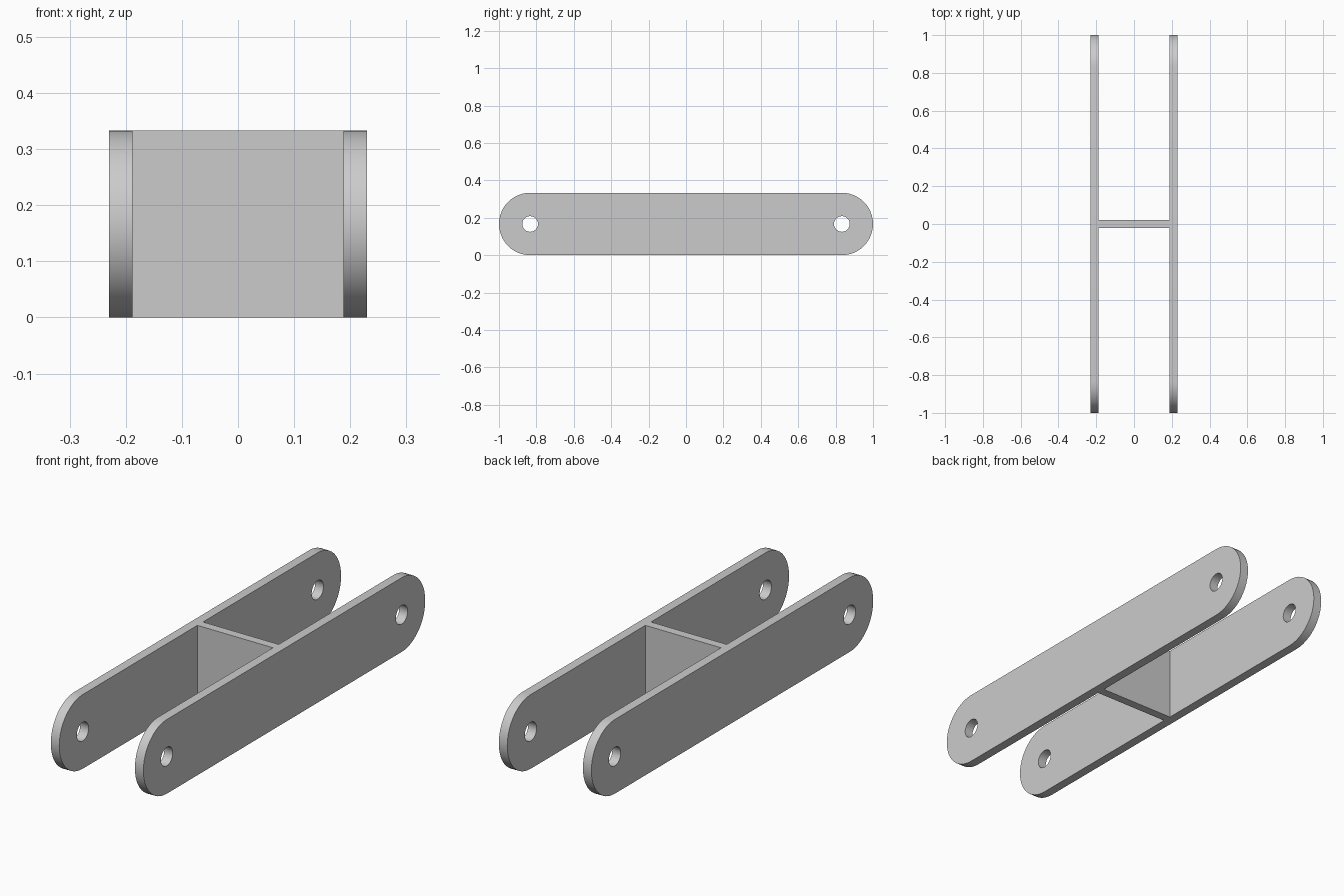
import bpy
import bmesh
from math import cos, sin, pi
from mathutils import Vector

cube = bpy.data.objects.get("Cube")
if cube:
    bpy.data.objects.remove(cube, do_unlink=True)

RADIUS = 1 / 6        # rounded plate end, half the height
PIN_Y = 1 - RADIUS    # hole centres
HOLE = 0.042
INNER, OUTER = 0.188, 0.23
WEB = 0.02            # half thickness of the web
ARC = 24

grey = bpy.data.materials.new("plain grey")
grey.use_nodes = True
colour = (0.6, 0.6, 0.6, 1)
grey.diffuse_color = colour
grey.node_tree.nodes["Principled BSDF"].inputs["Base Color"].default_value = colour


def add_object(name, bm):
    bmesh.ops.recalc_face_normals(bm, faces=bm.faces)
    mesh = bpy.data.meshes.new(name)
    bm.to_mesh(mesh)
    bm.free()
    mesh.materials.append(grey)
    obj = bpy.data.objects.new(name, mesh)
    bpy.context.collection.objects.link(obj)
    bpy.ops.object.select_all(action="DESELECT")
    obj.select_set(True)
    bpy.context.view_layer.objects.active = obj
    bpy.ops.object.shade_smooth_by_angle(angle=pi / 6)
    return obj


def arc(y, radius, start, sweep, count):
    return [(y + radius * cos(start + sweep * i / count),
             RADIUS + radius * sin(start + sweep * i / count))
            for i in range(count + 1)]


def side_plate(name, x):
    # Rounded outline with a pin hole at each end, extruded to thickness
    bm = bmesh.new()
    outline = arc(PIN_Y, RADIUS, -pi / 2, pi, ARC) + arc(-PIN_Y, RADIUS, pi / 2, pi, ARC)
    holes = [arc(y, HOLE, 0, 2 * pi, ARC)[:-1] for y in (-PIN_Y, PIN_Y)]
    for loop in [outline] + holes:
        verts = [bm.verts.new((x, y, z)) for y, z in loop]
        for i, v in enumerate(verts):
            bm.edges.new((verts[i - 1], v))
    bmesh.ops.triangle_fill(bm, edges=bm.edges[:], use_beauty=True, normal=Vector((1, 0, 0)))
    result = bmesh.ops.extrude_face_region(bm, geom=bm.faces[:], use_keep_orig=True)
    moved = [g for g in result["geom"] if isinstance(g, bmesh.types.BMVert)]
    bmesh.ops.translate(bm, verts=moved, vec=(OUTER - INNER, 0, 0))
    return add_object(name, bm)


side_plate("left_plate", INNER)
side_plate("right_plate", -OUTER)

# Cross web joining the plates
bm = bmesh.new()
bmesh.ops.create_cube(bm, size=1)
for v in bm.verts:
    v.co = (v.co.x * 2 * INNER, v.co.y * 2 * WEB, (v.co.z + 0.5) * 2 * RADIUS)
add_object("cross_web", bm)
